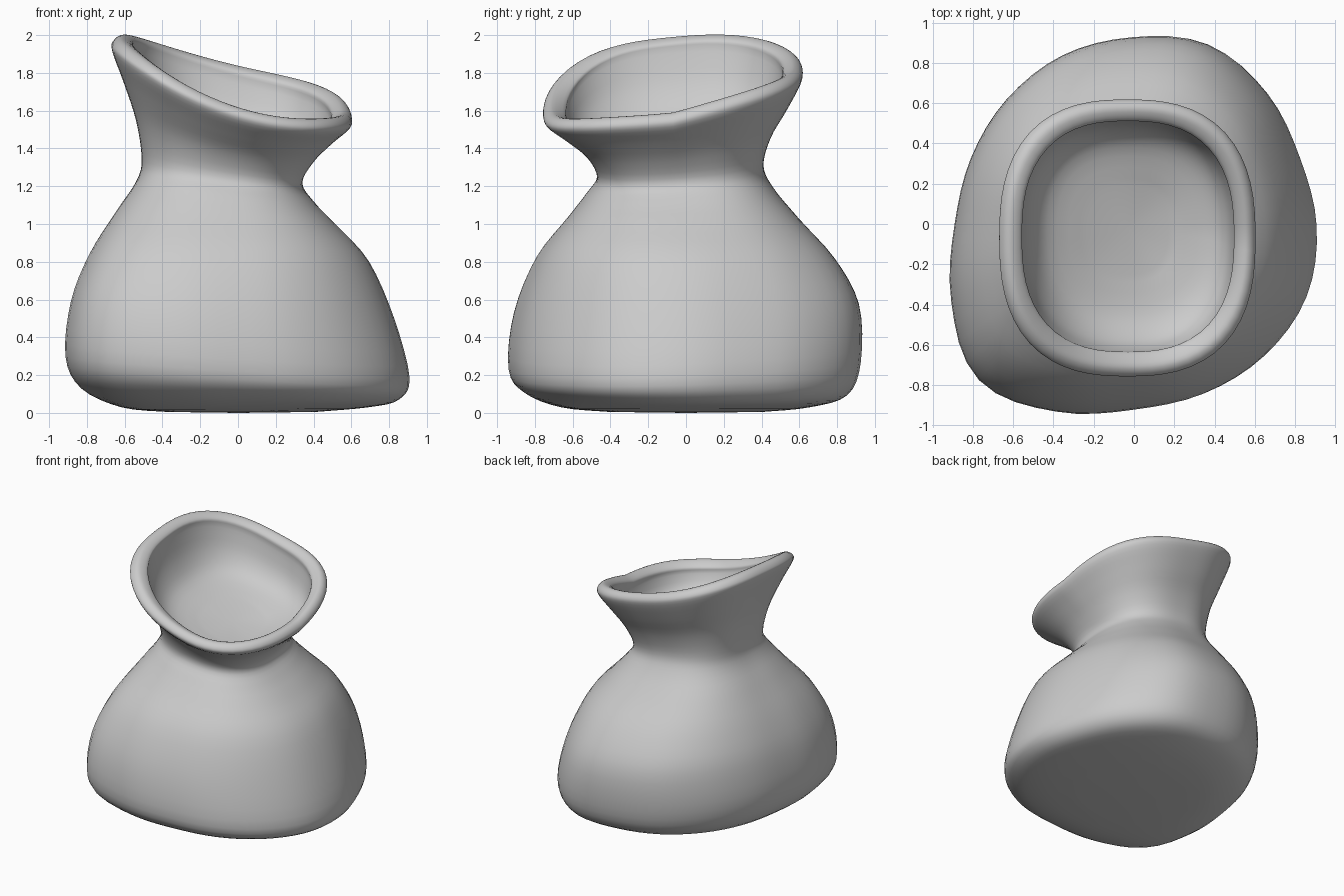
import bpy, bmesh
from math import cos, sin, pi

if "Cube" in bpy.data.objects:
    bpy.data.objects.remove(bpy.data.objects["Cube"])

SEG, SUB = 64, 4

# Lumpy base outline: radius every 22.5 degrees, seen from above
BASE = [.905, .89, .935, .975, .935, .915, .89, .875,
        .89, .98, 1.085, 1.0, .915, .905, .915, .925]

# Rings: height, x tilt, y tilt, x saddle, x min, x max, y min, y max, base-outline weight
OUTER = [
    (.005, 0, 0, 0, -.38, .42, -.40, .40, 1),
    (.03, 0, 0, 0, -.63, .71, -.66, .65, 1),
    (.10, -.03, 0, 0, -.845, .875, -.85, .845, 1),
    (.25, -.06, .03, 0, -.93, .932, -.935, .915, 1),
    (.55, -.05, .03, 0, -.90, .85, -.905, .905, 1),
    (.82, -.02, 0, 0, -.80, .71, -.79, .78, .8),
    (1.03, -.04, 0, 0, -.65, .53, -.625, .595, .4),
    (1.17, -.06, .02, 0, -.54, .41, -.53, .46, .15),
    (1.28, -.065, .03, 0, -.51, .34, -.47, .41, 0),
    (1.42, -.11, .05, .02, -.54, .40, -.53, .45, 0),
    (1.54, -.16, .08, .05, -.605, .50, -.645, .535, 0),
    (1.65, -.20, .115, .065, -.665, .595, -.745, .61, 0),
    (1.70, -.20, .12, .065, -.66, .595, -.75, .612, 0),
]
INNER = [
    (1.725, -.20, .12, .065, -.615, .555, -.705, .57, 0),
    (1.695, -.20, .12, .065, -.56, .50, -.64, .515, 0),
    (1.64, -.20, .11, .065, -.555, .495, -.63, .51, 0),
    (1.52, -.16, .08, .04, -.52, .455, -.575, .47, 0),
    (1.44, -.11, .06, .02, -.43, .36, -.45, .38, 0),
    (1.405, -.06, .03, 0, -.23, .17, -.25, .19, 0),
]


def spline(a, b, c, d, t):
    return .5 * (2*b + (c-a)*t + (2*a-5*b+4*c-d)*t*t + (3*b-a-3*c+d)*t**3)


def outline(i, w):
    """Unit outline point: rounded square blended with the base outline."""
    a = 2 * pi * i / SEG
    n = 2.55
    r = (abs(cos(a))**n + abs(sin(a))**n) ** (-1/n)
    k, t = divmod(i * 16 / SEG, 1)
    k = int(k)
    rb = spline(*[BASE[(k + j) % 16] for j in (-1, 0, 1, 2)], t) / .93
    r += (rb - r) * w
    return r * cos(a), r * sin(a)


def add_ring(bm, row):
    z, zu, zv, zuu, x0, x1, y0, y1, w = row
    ring = []
    for i in range(SEG):
        u, v = outline(i, w)
        x = (x0 + x1) / 2 + u * (x1 - x0) / 2
        y = (y0 + y1) / 2 + v * (y1 - y0) / 2
        # The back of the lip twists, the front of it lifts
        warp = .9 * u * v if v > 0 else .35 * v * v - .9 * u * u * v
        height = z + zu*u + zv*v + zuu * (u*u + warp)
        ring.append(bm.verts.new((x, y, max(0, height))))
    return ring


def cap(bm, ring, co):
    c = bm.verts.new(co)
    for i in range(SEG):
        bm.faces.new((ring[i], ring[(i + 1) % SEG], c))


# Smoothly interpolated rings: body, neck, flared lip, hollow cup
keys = OUTER + INNER
bm = bmesh.new()
rings = []
for k in range(len(keys) - 1):
    four = [keys[min(max(k + j, 0), len(keys) - 1)] for j in (-1, 0, 1, 2)]
    for s in range(SUB):
        rings.append(add_ring(bm, [spline(*col, s / SUB) for col in zip(*four)]))
rings.append(add_ring(bm, keys[-1]))

for a, b in zip(rings, rings[1:]):
    for i in range(SEG):
        j = (i + 1) % SEG
        bm.faces.new((a[i], a[j], b[j], b[i]))
cap(bm, rings[0], (0, 0, 0))
cap(bm, rings[-1], (-.035, -.02, 1.402))
bmesh.ops.recalc_face_normals(bm, faces=bm.faces)
for f in bm.faces:
    f.smooth = True

mesh = bpy.data.meshes.new("vase")
bm.to_mesh(mesh)
bm.free()
vase = bpy.data.objects.new("vase", mesh)
bpy.context.collection.objects.link(vase)
